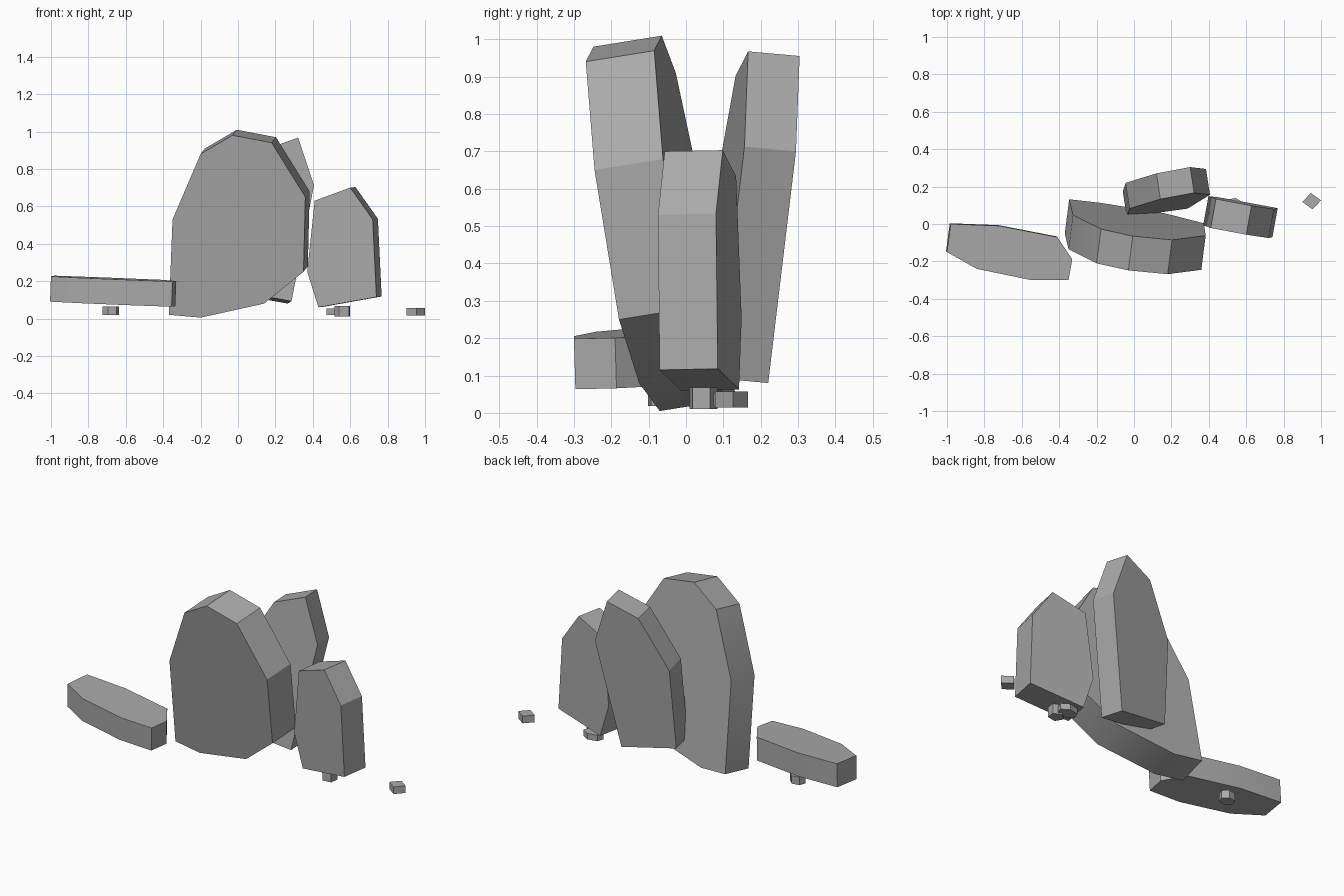
import bpy, bmesh
from math import cos, sin, tau
from mathutils import Vector

cube = bpy.data.objects.get("Cube")
if cube:
    bpy.data.objects.remove(cube, do_unlink=True)

stone = bpy.data.materials.new("grey stone")
stone.use_nodes = True
GREY = (0.4, 0.4, 0.4, 1)
stone.diffuse_color = GREY
stone.node_tree.nodes["Principled BSDF"].inputs["Base Color"].default_value = GREY


def prism(name, outline, offset):
    """Closed slab: a flat outline pushed along an offset."""
    bm = bmesh.new()
    face = bm.faces.new([bm.verts.new(p) for p in outline])
    out = bmesh.ops.extrude_face_region(bm, geom=[face], use_keep_orig=True)
    moved = [v for v in out["geom"] if isinstance(v, bmesh.types.BMVert)]
    bmesh.ops.translate(bm, verts=moved, vec=offset)
    bmesh.ops.recalc_face_normals(bm, faces=bm.faces)
    mesh = bpy.data.meshes.new(name)
    bm.to_mesh(mesh)
    bm.free()
    mesh.materials.append(stone)
    obj = bpy.data.objects.new(name, mesh)
    bpy.context.collection.objects.link(obj)
    bpy.ops.object.select_all(action="DESELECT")
    obj.select_set(True)
    bpy.context.view_layer.objects.active = obj
    bpy.ops.object.shade_smooth_by_angle(angle=0.5)


def standing_slab(name, outline, plane, depth):
    """Upright slab whose outline (x, z) lies on y = a + b x + c z."""
    a, b, c = plane
    normal = Vector((-b, 1, -c)).normalized()
    prism(name, [(x, a + b * x + c * z, z) for x, z in outline], normal * depth)


# Standing stones
standing_slab("tall_front_slab",
              [(-.37, .02), (-.35, .53), (-.2, .88), (-.03, .98), (.18, .94),
               (.36, .65), (.35, .25), (.14, .08), (-.2, .005)],
              (-.095, -.127, -.16), .187)
standing_slab("leaning_back_slab",
              [(.3, .955), (.12, .89), (-.045, .61), (-.06, .14), (.265, .08), (.385, .7)],
              (.172, .154, .09), -.14)
standing_slab("short_side_slab",
              [(.43, .06), (.37, .25), (.41, .63), (.6, .7), (.72, .53), (.74, .115)],
              (.065, -.18, -.02), .158)

# Fallen stone
fallen = [(-.98, 0), (-.72, -.01), (-.41, -.07), (-.33, -.19),
          (-.35, -.3), (-.55, -.3), (-.84, -.24), (-1, -.15)]
prism("fallen_slab", [(x, y, .195 - .035 * x + .03 * y) for x, y in fallen],
      Vector((-.005, .004, -.135)))


# Pebbles
def pebble(name, centre, radii, height, sides, turn):
    x, y, z = centre
    ring = [(x + radii[0] * cos(tau * i / sides + turn),
             y + radii[1] * sin(tau * i / sides + turn), z) for i in range(sides)]
    prism(name, ring, Vector((0, 0, height)))


pebble("right_pebble", (.95, .122, .015), (.05, .044), .042, 4, .1)
pebble("left_pebble", (-.68, -.065, .018), (.045, .038), .046, 6, .2)
pebble("middle_pebble", (.56, .045, .01), (.045, .04), .058, 5, .5)
pebble("low_pebble", (.53, .1, .018), (.06, .04), .035, 6, .3)
